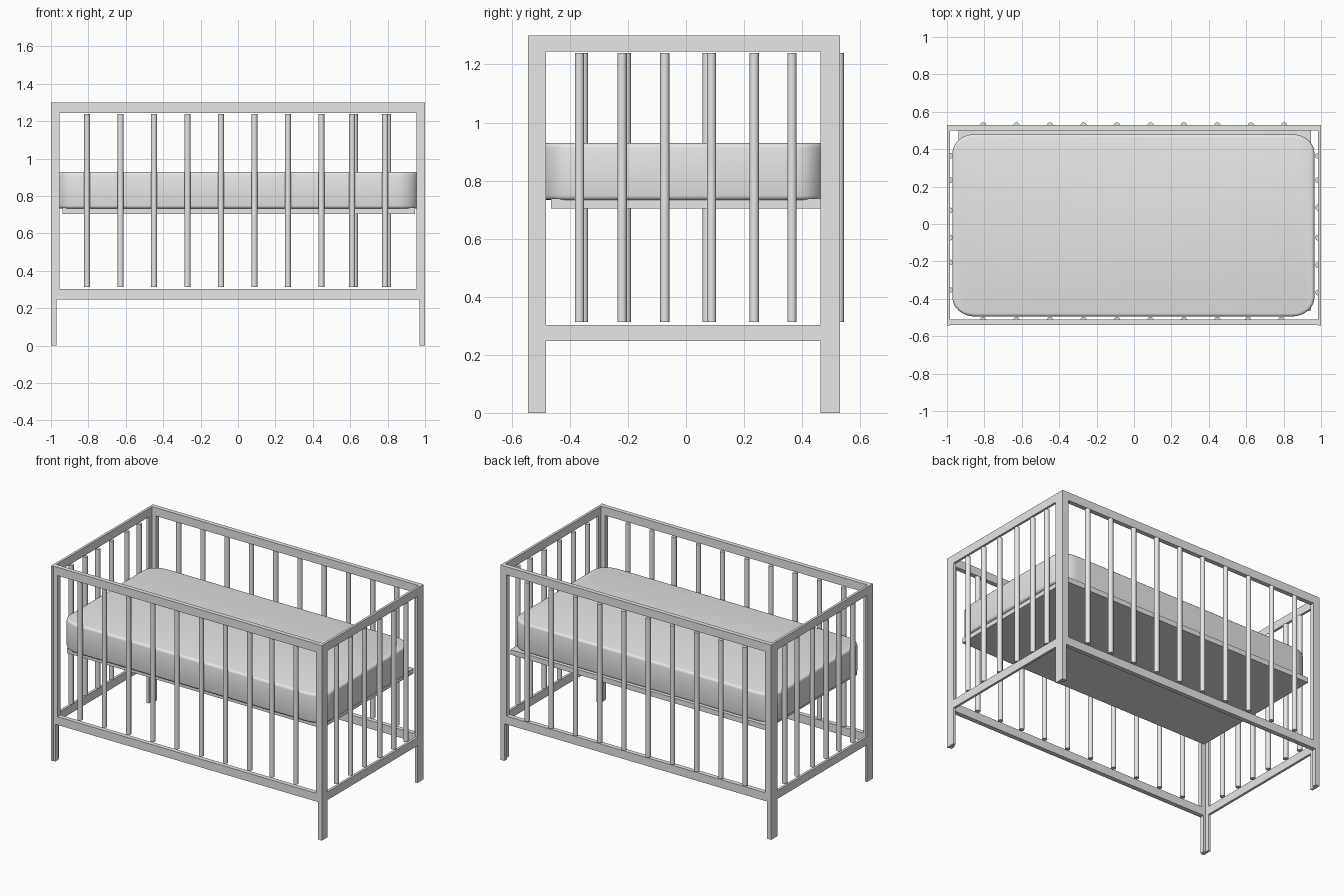
import bpy
import bmesh
from mathutils import Matrix, Vector

default = bpy.data.objects.get("Cube")
if default:
    bpy.data.objects.remove(default, do_unlink=True)

grey = bpy.data.materials.new("light grey")
grey.use_nodes = True
grey.diffuse_color = (0.8, 0.8, 0.8, 1)
grey.node_tree.nodes["Principled BSDF"].inputs["Base Color"].default_value = (0.8, 0.8, 0.8, 1)

TOP, RAIL_TOP, RAIL_LOW = 1.3, 0.303, 0.248
RAIL = 0.055
BAR_R = 0.016


def finish(name, bm):
    mesh = bpy.data.meshes.new(name)
    bm.to_mesh(mesh)
    bm.free()
    obj = bpy.data.objects.new(name, mesh)
    obj.data.materials.append(grey)
    bpy.context.collection.objects.link(obj)
    return obj


def add_box(bm, xs, ys, zs):
    lo, hi = Vector((xs[0], ys[0], zs[0])), Vector((xs[1], ys[1], zs[1]))
    matrix = Matrix.Translation((lo + hi) / 2) @ Matrix.Diagonal((*(hi - lo), 1))
    bmesh.ops.create_cube(bm, size=1, matrix=matrix)


def extrude_outline(name, points, to_3d, depth):
    """Solid panel from a closed outline, with its thickness along depth."""
    bm = bmesh.new()
    face = bm.faces.new([bm.verts.new(to_3d(*p)) for p in points])
    moved = bmesh.ops.extrude_face_region(bm, geom=[face])["geom"]
    bmesh.ops.translate(bm, vec=depth, verts=[v for v in moved if isinstance(v, bmesh.types.BMVert)])
    bmesh.ops.recalc_face_normals(bm, faces=bm.faces)
    return finish(name, bm)


def bars(name, places):
    bm = bmesh.new()
    low, high = 0.313, 1.239
    for x, y in places:
        bmesh.ops.create_cone(bm, cap_ends=True, segments=16, radius1=BAR_R, radius2=BAR_R,
                              depth=high - low, matrix=Matrix.Translation((x, y, (low + high) / 2)))
    obj = finish(name, bm)
    for poly in obj.data.polygons:
        poly.use_smooth = abs(poly.normal.z) < 0.5
    return obj


# Long front and back panels: stiles that narrow into legs, joined by rails
STILE, LEG = 0.045, 0.03
for name, y in (("front", -0.54), ("back", 0.5)):
    for side, s in (("left", 1), ("right", -1)):
        outline = [(1, 0), (1, TOP), (1 - STILE, TOP), (1 - STILE, RAIL_LOW),
                   (1 - LEG, RAIL_LOW), (1 - LEG, 0)]
        extrude_outline(f"{name}_{side}_post", outline,
                        lambda u, z: (s * u, y, z), (0, 0.03, 0))
    bm = bmesh.new()
    for z in (RAIL_LOW, TOP - RAIL):
        add_box(bm, (STILE - 1, 1 - STILE), (y, y + 0.03), (z, z + RAIL))
    finish(f"{name}_rails", bm)

# Thin end panels: two wide uprights and two rails each
for name, s in (("left", 1), ("right", -1)):
    xs = sorted((s, s * 0.984))
    bm = bmesh.new()
    for ys in ((-0.544, -0.482), (0.464, 0.53)):
        add_box(bm, xs, ys, (0, TOP))
    for z in (RAIL_LOW, TOP - RAIL):
        add_box(bm, xs, (-0.482, 0.464), (z, z + RAIL))
    finish(f"{name}_end_frame", bm)

# Round bars
long_xs = [-0.807 + 0.179 * i for i in range(8)]
bars("front_bars", [(x, -0.512) for x in long_xs + [0.61, 0.787]])
bars("back_bars", [(x, 0.528) for x in long_xs + [0.625, 0.803]])
bars("left_bars", [(0.985, y) for y in (-0.367, -0.22, -0.073, 0.088, 0.235, 0.365)])
bars("right_bars", [(-0.985, y) for y in (-0.353, -0.205, -0.073, 0.073, 0.235, 0.365)])

# Base board
bm = bmesh.new()
add_box(bm, (-0.937, 0.947), (-0.465, 0.5), (0.704, 0.738))
finish("base_board", bm)

# Mattress: corners rounded in plan, then softened top and bottom rims
bm = bmesh.new()
add_box(bm, (-0.5, 0.5), (-0.5, 0.5), (0.733, 0.929))
bmesh.ops.scale(bm, vec=(1.6, 0.975, 1), verts=bm.verts)
upright = [e for e in bm.edges if abs(e.verts[0].co.z - e.verts[1].co.z) > 0.1]
bmesh.ops.bevel(bm, geom=upright, offset=0.1, segments=8, profile=0.5, affect='EDGES')
bmesh.ops.scale(bm, vec=(1.935 / 1.6, 1, 1), verts=bm.verts)
bmesh.ops.translate(bm, vec=(-0.003, -0.007, 0), verts=bm.verts)
rims = [e for e in bm.edges if abs(e.verts[0].co.z - e.verts[1].co.z) < 0.001]
bmesh.ops.bevel(bm, geom=rims, offset=0.016, segments=3, profile=0.5, affect='EDGES')
mattress = finish("mattress", bm)
for poly in mattress.data.polygons:
    poly.use_smooth = True
